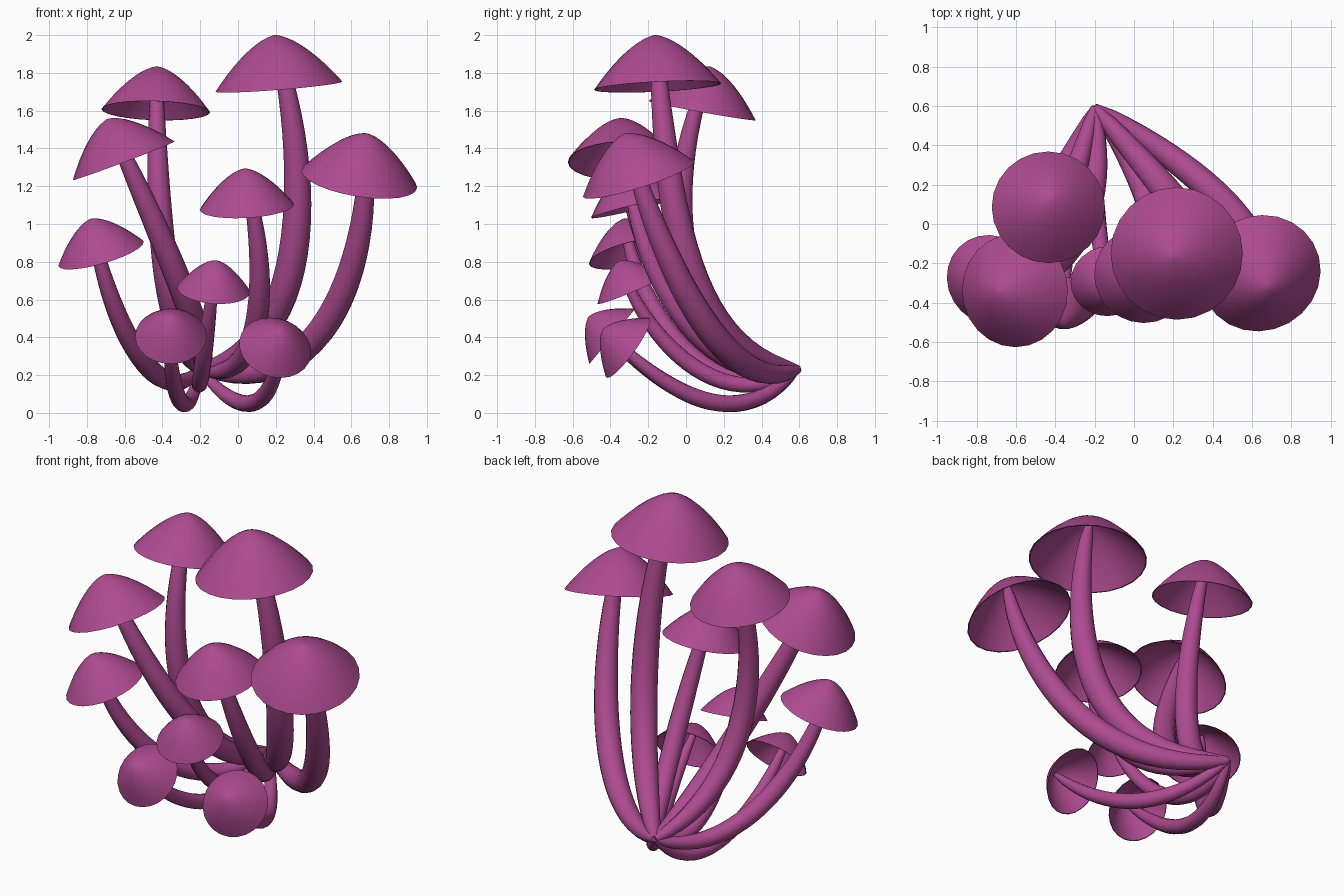
import bpy, bmesh, math
from mathutils import Vector

if "Cube" in bpy.data.objects:
    bpy.data.objects.remove(bpy.data.objects["Cube"])

purple = bpy.data.materials.new("mushroom purple")
purple.diffuse_color = (0.42, 0.07, 0.28, 1)
purple.use_nodes = True
purple.node_tree.nodes["Principled BSDF"].inputs["Base Color"].default_value = purple.diffuse_color

SIDES = 24
STEPS = 24
ROOT = Vector((-0.2, 0.592, 0.23))


def make_object(name, bm):
    bmesh.ops.recalc_face_normals(bm, faces=bm.faces)
    mesh = bpy.data.meshes.new(name)
    bm.to_mesh(mesh)
    bm.free()
    mesh.materials.append(purple)
    ob = bpy.data.objects.new(name, mesh)
    bpy.context.collection.objects.link(ob)
    bpy.context.view_layer.objects.active = ob
    ob.select_set(True)
    bpy.ops.object.shade_smooth_by_angle(angle=math.radians(50))
    ob.select_set(False)


def sweep(bm, centres, axes, radii, sides):
    # Rings of vertices joined into a closed skin with capped ends
    rings = []
    for c, axis, r in zip(centres, axes, radii):
        turn = Vector((0, 0, 1)).rotation_difference(axis)
        angles = [2 * math.pi * i / sides for i in range(sides)]
        rings.append([bm.verts.new(c + turn @ Vector((r * math.cos(a), r * math.sin(a), 0)))
                      for a in angles])
    for a, b in zip(rings, rings[1:]):
        for i in range(sides):
            j = (i + 1) % sides
            bm.faces.new((a[i], a[j], b[j], b[i]))
    bm.faces.new(rings[0])
    bm.faces.new(rings[-1])


def make_cap(name, centre, axis, radius, height):
    # Crowned cone outside with a slight dip halfway, hollow underside just inside it
    outer = [(r, 1 - r ** 1.7 - 0.025 * math.sin(math.pi * r)) for r in (k / 10 for k in range(11))]
    outer[0] = (0.02, 1)
    inner = [(r * 0.98, h * 0.94) for r, h in reversed(outer)]
    profile = outer + inner
    bm = bmesh.new()
    sweep(bm, [centre + axis * h * height for r, h in profile], [axis] * len(profile),
          [r * radius for r, h in profile], SIDES)
    make_object(name, bm)


def make_stem(name, points, thickness):
    # Smooth cubic through four points, fat in the middle and narrow at both ends
    def at(t):
        total = Vector()
        for i, p in enumerate(points):
            weight = 1
            for j in range(4):
                if j != i:
                    weight *= (3 * t - j) / (i - j)
            total += p * weight
        return total

    ts = [k / STEPS for k in range(STEPS + 1)]
    axes = [(at(t + 0.01) - at(t - 0.01)).normalized() for t in ts]
    radii = [thickness * (0.3 + 0.7 * max(0, math.sin(math.pi * t ** 0.85)) ** 0.65) for t in ts]
    bm = bmesh.new()
    sweep(bm, [at(t) for t in ts], axes, radii, 14)
    make_object(name, bm)


def make_mushroom(name, centre, lean, radius, low, high):
    # lean tips the cap in x and y; the stem passes through low and high
    centre = Vector(centre)
    axis = Vector((*lean, 1)).normalized()
    height = 0.02 + radius * 0.755
    tip = centre + axis * height * 0.86
    make_cap(name + "_mushroom_cap", centre, axis, radius, height)
    make_stem(name + "_mushroom_stem", [ROOT, Vector(low), Vector(high), tip], radius * 0.232)


make_mushroom("tall", (0.217, -0.15, 1.727), (-0.08, -0.05), 0.337,
              (0.205, 0.12, 0.55), (0.315, -0.08, 1.2))
make_mushroom("back", (-0.435, 0.085, 1.6), (0.03, 0.18), 0.288,
              (-0.35, 0.1, 0.56), (-0.417, -0.025, 1.15))
make_mushroom("upper_left", (-0.605, -0.338, 1.335), (-0.38, -0.03), 0.288,
              (-0.235, 0.06, 0.485), (-0.433, -0.233, 0.985))
make_mushroom("right", (0.642, -0.25, 1.238), (0.16, -0.32), 0.31,
              (0.345, 0.215, 0.335), (0.618, -0.095, 0.83))
make_mushroom("centre", (0.047, -0.26, 1.09), (-0.06, -0.24), 0.25,
              (0.055, 0.14, 0.345), (0.113, -0.165, 0.765))
make_mushroom("lower_left", (-0.725, -0.285, 0.842), (-0.29, -0.24), 0.235,
              (-0.44, 0.155, 0.21), (-0.645, -0.165, 0.54))
make_mushroom("small_centre", (-0.13, -0.29, 0.652), (0.08, -0.42), 0.193,
              (-0.2, 0.19, 0.17), (-0.165, -0.145, 0.415))
make_mushroom("front_left", (-0.355, -0.39, 0.405), (0, -1.2), 0.19,
              (-0.287, 0.215, 0.047), (-0.347, -0.17, 0.205))
make_mushroom("front_right", (0.197, -0.307, 0.345), (0.35, -1.38), 0.195,
              (0.035, 0.255, 0.05), (0.175, -0.085, 0.15))
